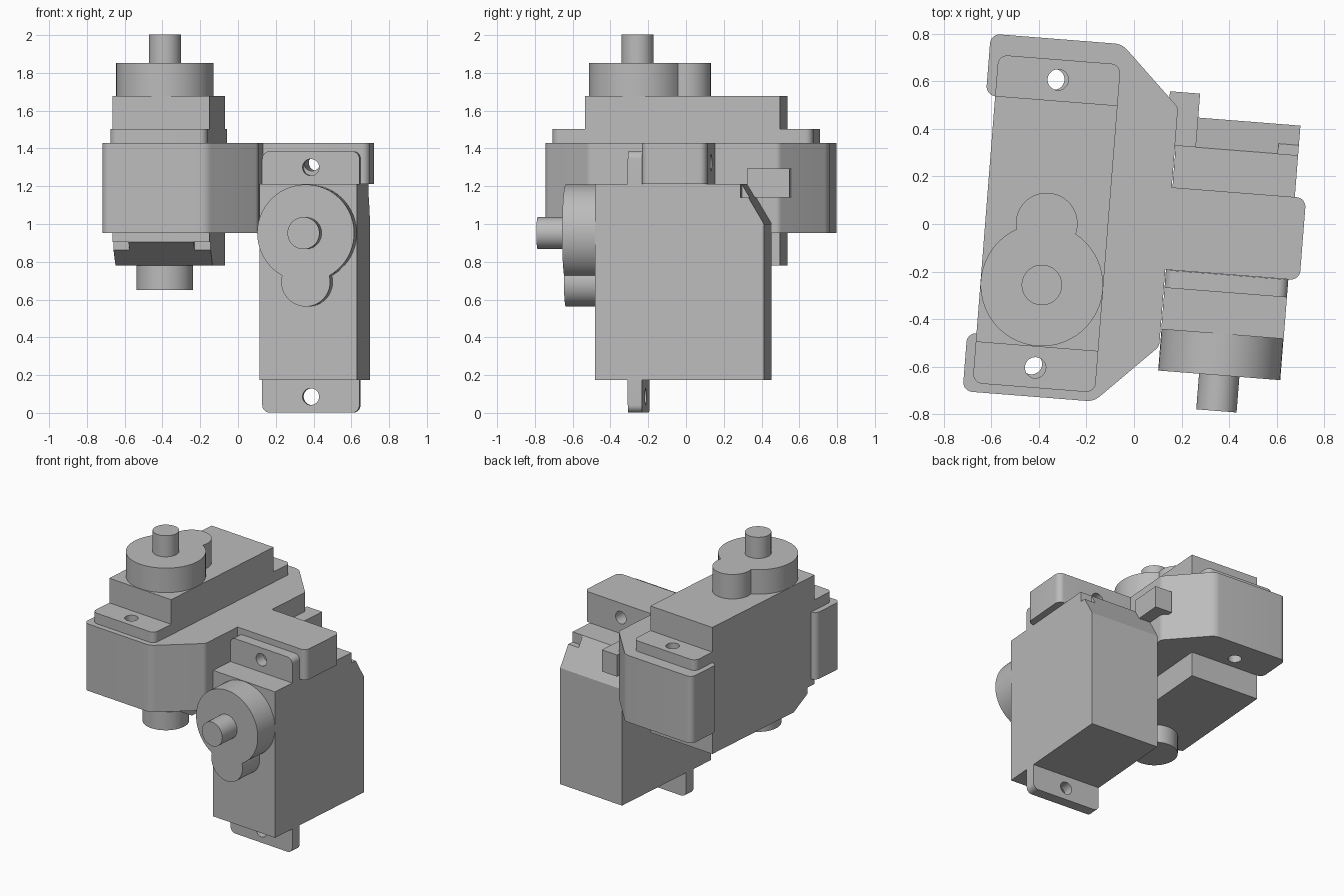
import bpy, bmesh, math
from mathutils import Matrix, Vector

cube = bpy.data.objects.get("Cube")
if cube:
    bpy.data.objects.remove(cube, do_unlink=True)

grey = bpy.data.materials.new("light_grey")
grey.use_nodes = True
colour = (0.5, 0.5, 0.5, 1)
grey.diffuse_color = colour
grey.node_tree.nodes["Principled BSDF"].inputs["Base Color"].default_value = colour

# The whole assembly is turned slightly about the vertical
TURN = Matrix.Rotation(math.radians(-4.5), 4, 'Z')
SIDEWAYS = Matrix(((0, 0, 1, 0), (1, 0, 0, 0), (0, 1, 0, 0), (0, 0, 0, 1)))


def arc(cx, cy, r, a0, a1, n):
    return [(cx + r * math.cos(a0 + (a1 - a0) * i / n),
             cy + r * math.sin(a0 + (a1 - a0) * i / n)) for i in range(n + 1)]


def circle(cx, cy, r, n=48):
    return arc(cx, cy, r, 0, 2 * math.pi, n)[:-1]


def rounded(corners, n=8):
    """Outline from (x, y, radius) corners."""
    out = []
    for i, (x, y, r) in enumerate(corners):
        p = Vector((x, y))
        if r == 0:
            out.append((x, y))
            continue
        a = (Vector(corners[i - 1][:2]) - p).normalized()
        b = (Vector(corners[(i + 1) % len(corners)][:2]) - p).normalized()
        half = a.angle(b) / 2
        c = p + (a + b).normalized() * r / math.sin(half)
        s = p + a * r / math.tan(half) - c
        e = p + b * r / math.tan(half) - c
        turn = math.atan2(s.x * e.y - s.y * e.x, s.dot(e))
        start = math.atan2(s.y, s.x)
        out += arc(c.x, c.y, r, start, start + turn, n)
    return out


def rect(x0, x1, y0, y1, r=0):
    return rounded([(x0, y0, r), (x1, y0, r), (x1, y1, r), (x0, y1, r)])


def prism(name, outline, z0, z1, place=Matrix()):
    bm = bmesh.new()
    face = bm.faces.new([bm.verts.new((x, y, z0)) for x, y in outline])
    new = bmesh.ops.extrude_face_region(bm, geom=[face])["geom"]
    bmesh.ops.translate(bm, vec=(0, 0, z1 - z0),
                        verts=[v for v in new if isinstance(v, bmesh.types.BMVert)])
    bmesh.ops.transform(bm, matrix=TURN @ place, verts=bm.verts)
    bmesh.ops.recalc_face_normals(bm, faces=bm.faces)
    mesh = bpy.data.meshes.new(name)
    bm.to_mesh(mesh)
    bm.free()
    mesh.materials.append(grey)
    ob = bpy.data.objects.new(name, mesh)
    bpy.context.collection.objects.link(ob)
    return ob


def cut(ob, cutters):
    for c in cutters:
        mod = ob.modifiers.new("cut", 'BOOLEAN')
        mod.operation, mod.solver, mod.object = 'DIFFERENCE', 'EXACT', c
    bpy.context.view_layer.update()
    graph = bpy.context.evaluated_depsgraph_get()
    mesh = bpy.data.meshes.new_from_object(ob.evaluated_get(graph))
    ob.modifiers.clear()
    ob.data = mesh
    for c in cutters:
        bpy.data.objects.remove(c, do_unlink=True)


HALF_W, HALF_L, DEPTH = 0.258, 0.5185, 0.899
SHAFT_Y, HOLE_Y = -0.2585, 0.607


def servo(name, place):
    # Body with one sloped bottom edge and a notch at each end of the slope
    profile = [(-HALF_L, 0), (HALF_L, 0), (HALF_L, -DEPTH),
               (-HALF_L + 0.212, -DEPTH), (-HALF_L, -DEPTH + 0.125)]
    body = prism(name + "_body", profile, -HALF_W, HALF_W, place @ SIDEWAYS)
    cut(body, [prism("notch", rect(*sorted((s * 0.173, s * 0.3)), -0.6, -HALF_L + 0.072),
                     -1, -DEPTH + 0.125, place) for s in (-1, 1)])

    # Mounting tabs, rounded at the outer corners
    for s, end in ((-1, "shaft_end"), (1, "plain_end")):
        tab = prism(f"{name}_tab_{end}",
                    rounded([(-HALF_W, s * HALF_L, 0), (HALF_W, s * HALF_L, 0),
                             (HALF_W, s * 0.692, 0.04), (-HALF_W, s * 0.692, 0.04)]),
                    -0.25, -0.175, place)
        cut(tab, [prism("hole", circle(0, s * HOLE_Y, 0.044, 32), -0.4, 0, place)])

    # Keyhole-shaped gear cover and output shaft
    big, small, d = 0.2575, 0.13, -SHAFT_Y
    along = (big ** 2 - small ** 2 + d ** 2) / (2 * d)
    across = math.sqrt(big ** 2 - along ** 2)
    a = math.atan2(along, across)
    b = math.atan2(along - d, across)
    cover = arc(0, SHAFT_Y, big, math.pi - a, 2 * math.pi + a, 48)
    cover += arc(0, 0, small, b, math.pi - b, 28)[1:-1]
    prism(name + "_gear_cover", cover, 0, 0.174, place)
    prism(name + "_shaft", circle(0, SHAFT_Y, 0.085), 0.174, 0.324, place)


# Upright servo, and a second one lying with its shaft to the front
upright = Matrix.Translation((-0.366, -0.0275, 1.678))
lying = Matrix(((-1, 0, 0, 0.407), (0, 0, -1, -0.432),
                (0, -1, 0, 0.693), (0, 0, 0, 1)))
servo("upright_servo", upright)
servo("lying_servo", lying)

# Pivot boss under the upright servo
prism("pivot_boss", circle(-0.366, -0.286, 0.15), 0.65, 0.779)

# Bracket block wrapped around the upright servo, open on one side
bracket = prism("bracket_block", rounded([
    (-0.663, -0.757, 0.04), (-0.11, -0.757, 0.08), (0.146, -0.505, 0.04),
    (0.146, 0.503, 0.04), (-0.109, 0.75, 0.08), (-0.663, 0.75, 0.04),
    (-0.663, 0.49, 0.04), (-0.12, 0.49, 0), (-0.12, -0.51, 0),
    (-0.663, -0.51, 0.04)]), 0.953, 1.428)
cut(bracket, [prism("hole", circle(-0.383, y, 0.044, 32), 0.8, 1.6)
              for y in (-0.62, 0.58)])

# Bracket arm reaching over the lying servo
arm = prism("bracket_arm", rounded([
    (0.146, -0.181, 0), (0.7125, -0.181, 0.04),
    (0.7125, 0.166, 0.04), (0.146, 0.166, 0)]), 1.212, 1.428)
cut(arm, [prism("hole", circle(0, -0.632, 0.044, 32), -0.8, 0, lying)])

# Smooth round walls, keep the edges sharp
bpy.ops.object.select_all(action='DESELECT')
for ob in bpy.context.collection.objects:
    if ob.type == 'MESH':
        ob.select_set(True)
        bpy.context.view_layer.objects.active = ob
bpy.ops.object.shade_smooth_by_angle(angle=math.radians(25))
